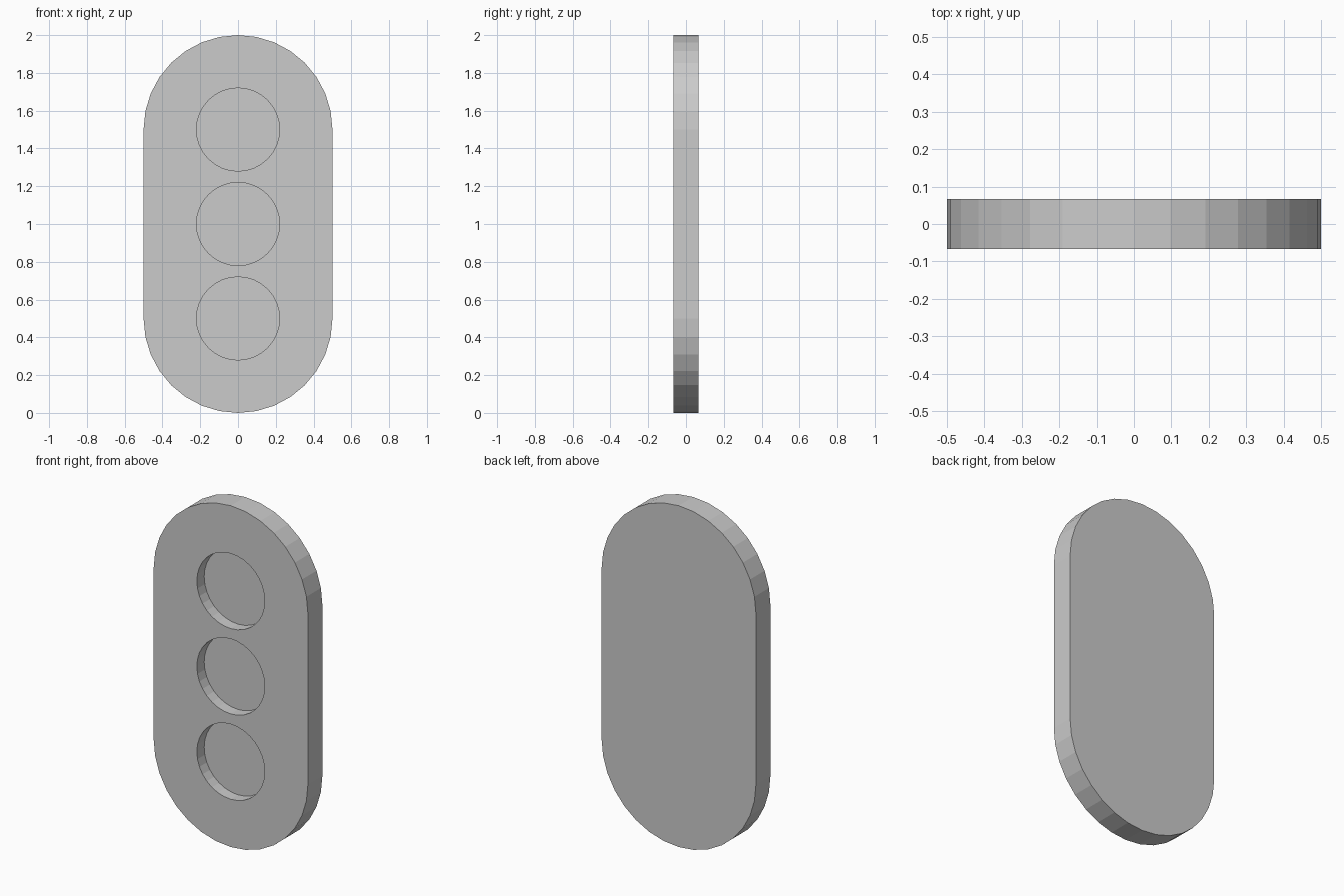
import bpy, bmesh
from math import sin, cos, pi

if "Cube" in bpy.data.objects:
    bpy.data.objects.remove(bpy.data.objects["Cube"])

HALF, DEPTH = 0.067, 0.068   # half thickness of plate, depth of recess
SIDES = 32


def prism(name, outline, y0, y1):
    """Extrude an (x, z) outline from y0 to y1."""
    bm = bmesh.new()
    face = bm.faces.new([bm.verts.new((x, y0, z)) for x, z in outline])
    out = bmesh.ops.extrude_face_region(bm, geom=[face])
    moved = [v for v in out["geom"] if isinstance(v, bmesh.types.BMVert)]
    bmesh.ops.translate(bm, verts=moved, vec=(0, y1 - y0, 0))
    bmesh.ops.recalc_face_normals(bm, faces=bm.faces)
    mesh = bpy.data.meshes.new(name)
    bm.to_mesh(mesh)
    bm.free()
    obj = bpy.data.objects.new(name, mesh)
    bpy.context.collection.objects.link(obj)
    return obj


def arc(radius, z, start, end, steps):
    angles = [start + (end - start) * i / steps for i in range(steps + 1)]
    return [(radius * cos(a), z + radius * sin(a)) for a in angles]


# Pill-shaped plate
outline = arc(0.5, 1.5, 0, pi, SIDES // 2) + arc(0.5, 0.5, pi, 2 * pi, SIDES // 2)
plate = prism("plate", outline, -HALF, HALF)

# Three round recesses in the front
for z in (0.5, 1.0, 1.5):
    circle = arc(0.22, z, 0, 2 * pi, SIDES)[:-1]
    cutter = prism("recess_cutter", circle, -HALF - 0.1, -HALF + DEPTH)
    cutter.hide_render = True
    mod = plate.modifiers.new("recess", 'BOOLEAN')
    mod.operation = 'DIFFERENCE'
    mod.solver = 'EXACT'
    mod.object = cutter
    bpy.context.view_layer.objects.active = plate
    bpy.ops.object.modifier_apply(modifier=mod.name)
    bpy.data.objects.remove(cutter)
